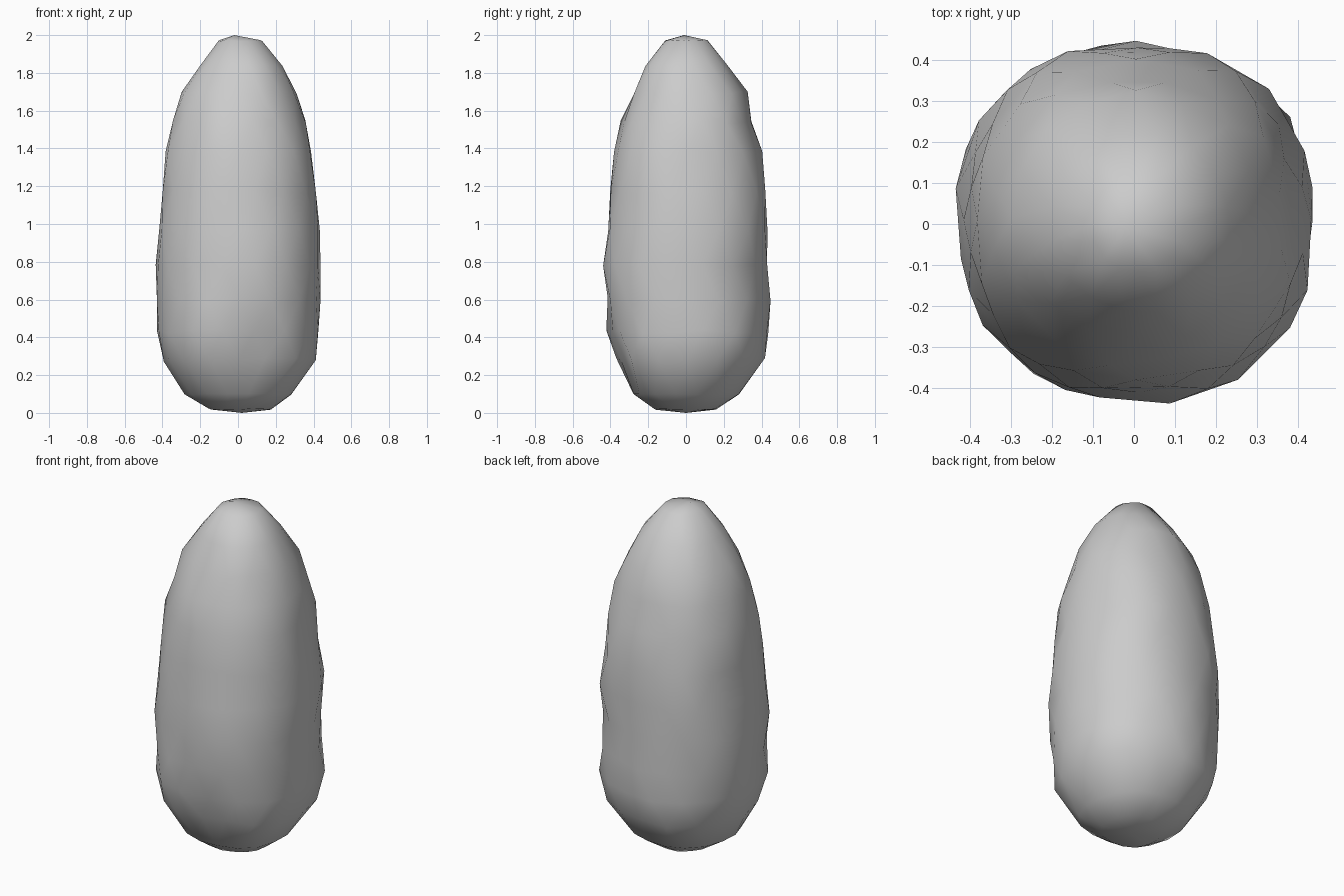
import bpy
import bmesh
import random
from math import sin, cos, pi
from mathutils import Vector

cube = bpy.data.objects.get("Cube")
if cube:
    bpy.data.objects.remove(cube, do_unlink=True)

random.seed(7)
SIDES = 16
SQUARE = 0.035

# Ring height, radius, and centre offset in x and y
rings = [
    (0.02, 0.165, 0.01, 0.0),
    (0.10, 0.285, 0.0, 0.0),
    (0.28, 0.405, 0.005, 0.01),
    (0.43, 0.43, 0.005, 0.01),
    (0.60, 0.435, 0.005, 0.01),
    (0.78, 0.435, 0.0, 0.0),
    (0.97, 0.43, 0.01, 0.01),
    (1.17, 0.415, 0.005, 0.01),
    (1.38, 0.392, 0.005, 0.01),
    (1.54, 0.35, 0.01, 0.01),
    (1.69, 0.305, 0.005, 0.015),
    (1.84, 0.22, 0.015, 0.0),
    (1.97, 0.115, 0.01, 0.0),
]

# Hollows: position, reach, depth
dents = [(Vector((0.1, -0.4, 0.29)), 0.2, 0.08),
         (Vector((-0.14, -0.24, 1.75)), 0.18, 0.025),
         (Vector((-0.28, -0.28, 1.38)), 0.16, 0.02),
         (Vector((-0.41, 0.06, 1.3)), 0.14, 0.02)]

# Lumpy, slightly squared body in staggered rings of triangles
bm = bmesh.new()
loops = []
for row, (z, r, cx, cy) in enumerate(rings):
    loop = []
    bump = 0.011 if r > 0.3 else 0.004
    for i in range(SIDES):
        a = 2 * pi * (i + 0.5 * (row % 2)) / SIDES
        rr = r * (1 + SQUARE * sin(2 * a) ** 2) + random.uniform(-bump, bump)
        p = Vector((cx + rr * cos(a), cy + rr * sin(a),
                    z + random.uniform(-bump, bump)))
        for centre, reach, depth in dents:
            k = max(0.0, 1 - (p - centre).length / reach)
            p -= Vector((cos(a), sin(a), 0)) * depth * k
        loop.append(bm.verts.new(p))
    loops.append(loop)

for row in range(len(loops) - 1):
    low, high = loops[row], loops[row + 1]
    for i in range(SIDES):
        j = (i + 1) % SIDES
        if row % 2 == 0:
            bm.faces.new((low[i], low[j], high[i]))
            bm.faces.new((low[j], high[j], high[i]))
        else:
            bm.faces.new((low[i], high[j], high[i]))
            bm.faces.new((low[i], low[j], high[j]))

# Rounded ends
bottom = bm.verts.new((0.02, 0, 0))
top = bm.verts.new((-0.02, -0.01, 2.0))
for i in range(SIDES):
    j = (i + 1) % SIDES
    bm.faces.new((loops[0][j], loops[0][i], bottom))
    bm.faces.new((loops[-1][i], loops[-1][j], top))
bmesh.ops.recalc_face_normals(bm, faces=bm.faces)
for f in bm.faces:
    f.smooth = True

mesh = bpy.data.meshes.new("lumpy_body")
bm.to_mesh(mesh)
bm.free()
body = bpy.data.objects.new("lumpy_body", mesh)
bpy.context.collection.objects.link(body)

# Plain grey surface
grey = bpy.data.materials.new("light_grey")
grey.use_nodes = True
colour = (0.6, 0.6, 0.6, 1)
grey.diffuse_color = colour
grey.node_tree.nodes["Principled BSDF"].inputs["Base Color"].default_value = colour
mesh.materials.append(grey)
